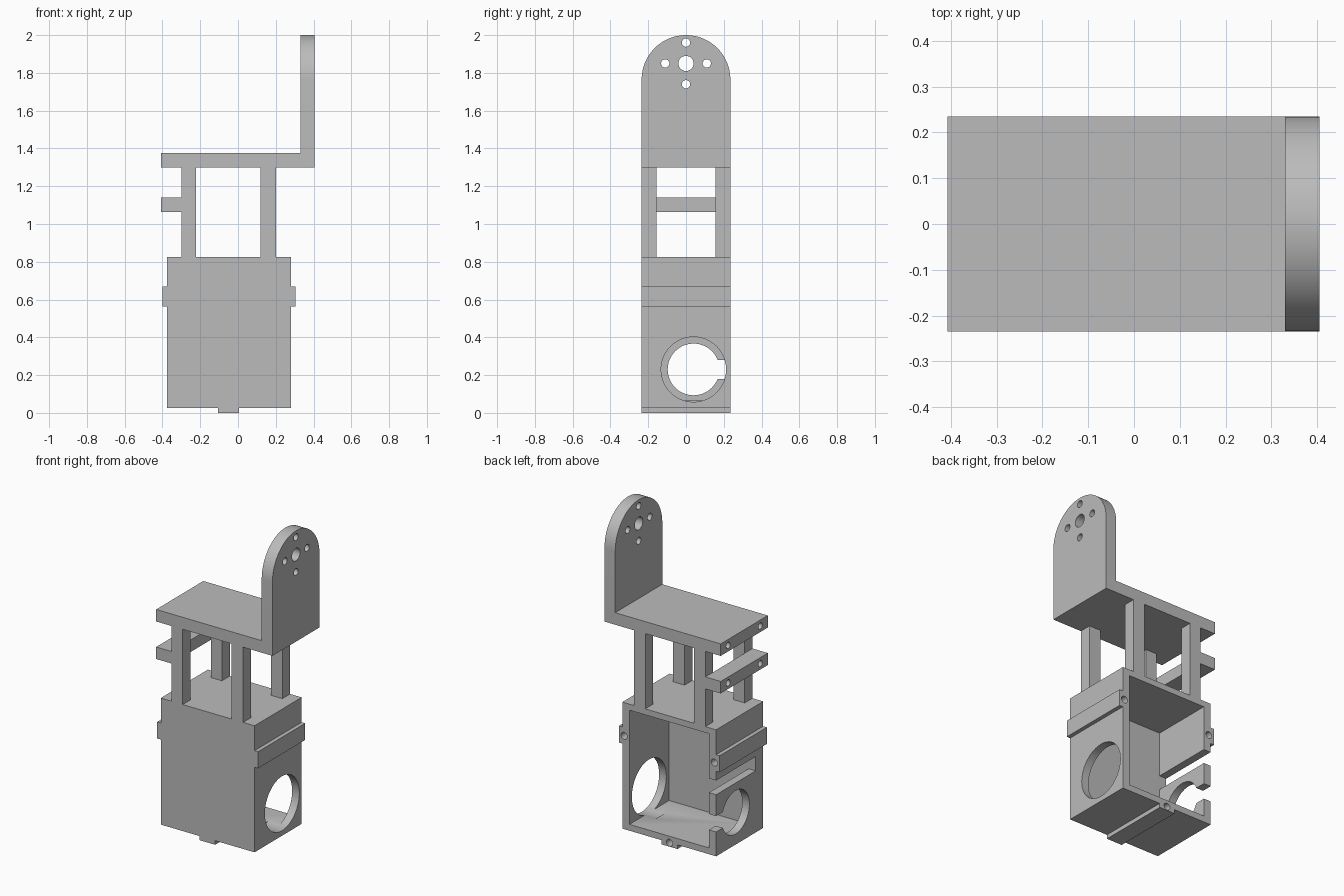
import bpy
import math
from mathutils import Matrix

cube = bpy.data.objects.get("Cube")
if cube:
    bpy.data.objects.remove(cube, do_unlink=True)

grey = bpy.data.materials.new("plain_grey")
COLOUR = (0.5, 0.5, 0.5, 1)
grey.diffuse_color = COLOUR
grey.use_nodes = True
grey.node_tree.nodes["Principled BSDF"].inputs["Base Color"].default_value = COLOUR


def block(name, xs, ys, zs):
    """Box given by its limits on each axis."""
    bpy.ops.mesh.primitive_cube_add(size=1)
    ob = bpy.context.object
    ob.name = name
    limits = (xs, ys, zs)
    size = Matrix.Diagonal([b - a for a, b in limits] + [1])
    ob.data.transform(Matrix.Translation([(a + b) / 2 for a, b in limits]) @ size)
    ob.data.materials.append(grey)
    return ob


def rod(name, axis, centre, radius, length, sides=32):
    """Cylinder along the x or y axis."""
    bpy.ops.mesh.primitive_cylinder_add(vertices=sides, radius=radius, depth=length)
    ob = bpy.context.object
    ob.name = name
    turn = Matrix.Rotation(math.pi / 2, 4, "Y" if axis == "x" else "X")
    ob.data.transform(Matrix.Translation(centre) @ turn)
    ob.data.materials.append(grey)
    return ob


def combine(target, others, operation="DIFFERENCE"):
    """Apply booleans and remove the helper objects."""
    bpy.context.view_layer.objects.active = target
    for other in others:
        other.hide_render = True
        mod = target.modifiers.new("boolean", "BOOLEAN")
        mod.operation = operation
        mod.solver = "EXACT"
        mod.object = other
        bpy.ops.object.modifier_apply(modifier=mod.name)
        bpy.data.objects.remove(other, do_unlink=True)


def screw_holes(places):
    return [rod("screw_cutter", "y", (x, 0.235, z), 0.022, 0.3, 20) for x, z in places]


HALF = 0.235
DEPTH = (-HALF, HALF)
SCREWS = [(0.268, 0.615), (-0.362, 0.615), (-0.05, 0.025)]

# Open-backed housing with two round side openings and slots in one wall
housing = block("housing", (-0.375, 0.28), DEPTH, (0.026, 0.825))
combine(housing, [
    block("cavity_cutter", (-0.325, 0.23), (-0.16, 0.4), (0.066, 0.787)),
    rod("large_opening_cutter", "x", (0.25, 0.04, 0.23), 0.172, 0.2, 48),
    rod("small_opening_cutter", "x", (-0.35, 0.04, 0.23), 0.137, 0.2, 48),
    block("cable_slot_cutter", (-0.45, -0.28), (0.04, 0.4), (0.18, 0.28)),
    block("upper_slot_cutter", (-0.45, -0.28), (-0.16, 0.4), (0.415, 0.505)),
] + screw_holes(SCREWS))

# Ridges around the screw holes
ridges = [
    block("left_ridge", (0.28, 0.305), DEPTH, (0.563, 0.668)),
    block("right_ridge", (-0.4, -0.375), DEPTH, (0.563, 0.668)),
    block("bottom_ridge", (-0.105, 0.005), DEPTH, (0, 0.026)),
]
for ridge, place in zip(ridges, SCREWS):
    combine(ridge, screw_holes([place]))

# Four legs
for side, xs in (("left", (0.12, 0.2)), ("right", (-0.3, -0.222))):
    block("front_" + side + "_leg", xs, (-HALF, -0.157), (0.825, 1.3))
    block("back_" + side + "_leg", xs, (0.157, HALF), (0.825, 1.3))

# Platform and cross bar with screw holes in their ends
platform = block("platform", (-0.407, 0.33), DEPTH, (1.3, 1.376))
bar = block("cross_bar", (-0.407, -0.3), DEPTH, (1.063, 1.139))
for part, z, length in ((platform, 1.338, 0.3), (bar, 1.101, 0.16)):
    combine(part, [rod("end_cutter", "x", (-0.407, y, z), 0.02, length, 20)
                   for y in (-0.16, 0.16)])

# Upright plate with a rounded top and a pattern of holes
plate = block("upright_plate", (0.33, 0.405), DEPTH, (1.3, 1.765))
combine(plate, [rod("round_top", "x", (0.3675, 0, 1.765), HALF, 0.075, 64)], "UNION")
cutters = [rod("hub_cutter", "x", (0.37, 0, 1.85), 0.04, 0.3)]
for i in range(4):
    a = i * math.pi / 2
    centre = (0.37, 0.11 * math.cos(a), 1.85 + 0.11 * math.sin(a))
    cutters.append(rod("bolt_cutter", "x", centre, 0.022, 0.3, 20))
combine(plate, cutters)

# Smooth the curved surfaces, keep the edges crisp
for ob in [housing, platform, bar, plate] + ridges:
    bpy.ops.object.select_all(action="DESELECT")
    ob.select_set(True)
    bpy.context.view_layer.objects.active = ob
    bpy.ops.object.shade_smooth_by_angle(angle=math.radians(30))
